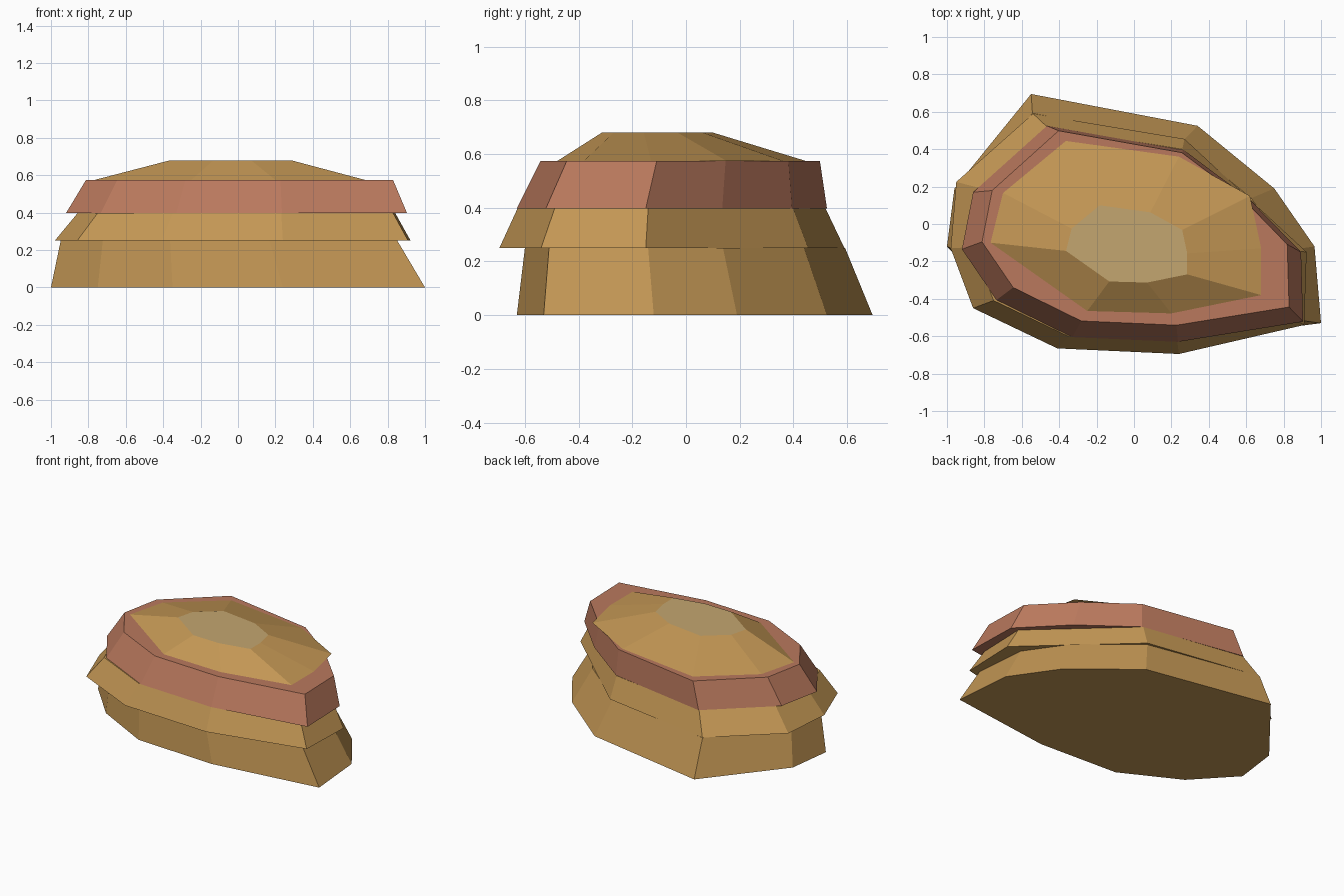
import bpy, bmesh

if "Cube" in bpy.data.objects:
    bpy.data.objects.remove(bpy.data.objects["Cube"])

def material(name, rgb):
    m = bpy.data.materials.new(name)
    m.diffuse_color = (*rgb, 1)
    m.use_nodes = True
    m.node_tree.nodes["Principled BSDF"].inputs["Base Color"].default_value = m.diffuse_color
    return m

TAN = material("sandstone", (0.55, 0.31, 0.09))
RED = material("red_band", (0.49, 0.19, 0.11))
PALE = material("pale_top", (0.55, 0.38, 0.16))

def layer(name, outline, z0, z1, scale, shift, side, cap=None):
    """Closed slab: an outline at z0 tapering to a scaled, shifted copy at z1."""
    bm = bmesh.new()
    low = [bm.verts.new((x, y, z0)) for x, y in outline]
    high = [bm.verts.new((x * scale + shift[0], y * scale + shift[1], z1)) for x, y in outline]
    n = len(outline)
    bm.faces.new(low)
    top = bm.faces.new(high)
    for i in range(n):
        j = (i + 1) % n
        bm.faces.new((low[i], low[j], high[j], high[i]))
    if cap:
        top.material_index = 1
    bmesh.ops.recalc_face_normals(bm, faces=bm.faces[:])
    me = bpy.data.meshes.new(name)
    bm.to_mesh(me)
    bm.free()
    me.materials.append(side)
    if cap:
        me.materials.append(cap)
    ob = bpy.data.objects.new(name, me)
    bpy.context.collection.objects.link(ob)

# Bottom slab
layer("base_layer",
      [(1, -.53), (.965, -.12), (.75, .19), (.34, .525), (-.55, .695),
       (-.96, .19), (-1, -.12), (-.75, -.39), (-.35, -.60), (.24, -.63)],
      0, .25, .90, (-.048, -.033), TAN)

# Second slab, overhanging at the front
layer("lower_layer",
      [(.91, -.54), (.923, -.15), (.27, .455), (-.54, .59), (-.95, .225),
       (-.98, -.13), (-.86, -.45), (-.41, -.665), (.24, -.695)],
      .25, .397, .893, (.017, -.007), TAN)

# Red band
layer("red_layer",
      [(.904, -.522), (.893, -.15), (.615, .135), (.267, .395), (-.465, .525),
       (-.86, .17), (-.92, -.135), (-.735, -.406), (-.33, -.605), (.235, -.63)],
      .397, .575, .90, (.0155, .026), RED)

# Sloped crown with pale flat top
layer("crown_layer",
      [(.68, -.38), (.68, -.13), (.62, .15), (.24, .36), (-.364, .444),
       (-.70, .166), (-.767, -.10), (-.25, -.465), (.2, -.478)],
      .575, .68, .448, (-.02, -.099), TAN, PALE)
